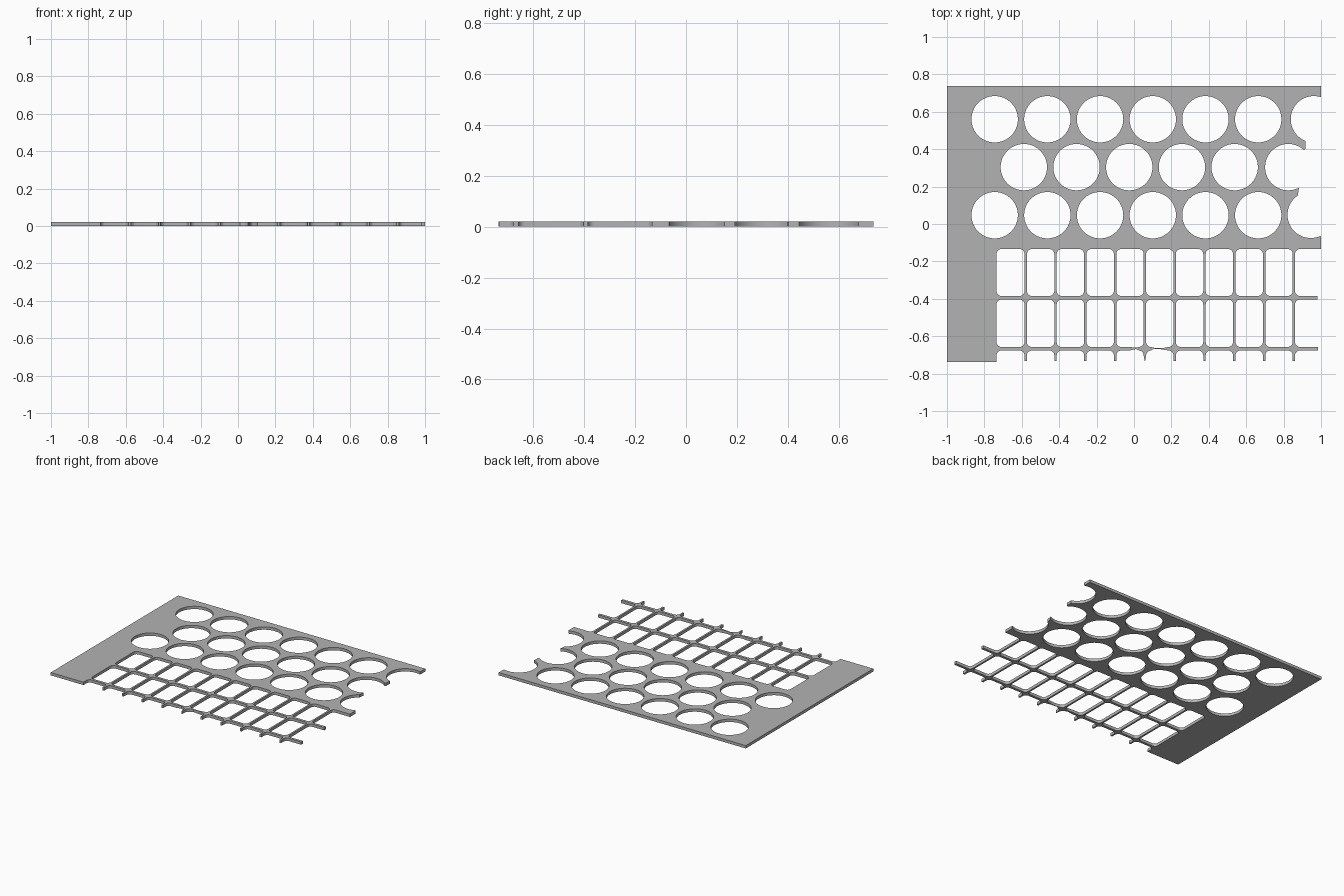
import bpy, bmesh
from math import sin, cos, pi, radians
from mathutils import Vector

if "Cube" in bpy.data.objects:
    bpy.data.objects.remove(bpy.data.objects["Cube"])

T = 0.021            # plate thickness
R = 0.124            # round hole radius
F = 0.026            # grid corner fillet
X0, PX = -0.735, 0.1593
BARS = [-0.579 + PX * i for i in range(10)]
HV, HH = 0.0065, 0.0095          # half widths of vertical / horizontal bars
Y1, Y2, YT = -0.394, -0.667, -0.134
YB = -0.737


def arc(cx, cy, a0, a1, n=40):
    return [(cx + R * cos(radians(a0 + (a1 - a0) * i / n)),
             cy + R * sin(radians(a0 + (a1 - a0) * i / n))) for i in range(n + 1)]


def corner(x, y, ux, uy, vx, vy, r=F, n=6):
    """Right-angle fillet: u points back along the path, v points forward."""
    c = Vector((x + r * (ux + vx), y + r * (uy + vy)))
    u, v = Vector((ux, uy)), Vector((vx, vy))
    return [tuple(c - r * (v * cos(t) + u * sin(t)))
            for t in (pi / 2 * i / n for i in range(n + 1))]


def window(x0, x1, y0, y1, extra=()):
    """Rounded rectangular opening; extra points run along the bottom edge."""
    return (corner(x0, y0, 0, 1, 1, 0) + list(extra) + corner(x1, y0, -1, 0, 0, 1)
            + corner(x1, y1, 0, -1, -1, 0) + corner(x0, y1, 1, 0, 0, -1))


# Outline, along the lower edge: open cells between the broken bar stubs
out = [(-1, YB), (X0, YB)]
edges = [X0] + BARS
for i in range(10):
    xl = edges[i] + (HV if i else 0)
    xr = edges[i + 1] - HV
    top = Y2 - HH
    thin = {4: [(xl + 0.07, top), (xl + 0.105, top + 0.008)],
            5: [(xl + 0.04, top + 0.010), (xl + 0.09, top + 0.006)]}.get(i, [])
    if i:
        out.append((xl - (0.005 if i == 5 else 0), -0.733))
    out += corner(xl, top, 0, -1, 1, 0) + thin + corner(xr, top, -1, 0, 0, -1)
    out.append((xr + (0.005 if i == 4 else 0), -0.733))

# Outline, along the right edge: open bar ends
xe = BARS[-1] + HV
out += [(xe, -0.733)] + corner(xe, Y2 - HH, 0, -1, 1, 0)
out += [(0.985, Y2 - HH), (0.985, Y2 + HH)]
out += corner(xe, Y2 + HH, 1, 0, 0, 1) + corner(xe, Y1 - HH, 0, -1, 1, 0)
out += [(0.98, Y1 - HH), (0.98, Y1 + HH)]
out += corner(xe, Y1 + HH, 1, 0, 0, 1) + corner(xe, YT, 0, -1, 1, 0)

# Outline, broken round holes and the straight top
out += [(1, YT), (1, -0.067)] + arc(0.945, 0.049, -66, -236)
out += [(0.882, 0.193)] + arc(0.825, 0.304, -64, -312) + [(0.917, 0.402), (0.917, 0.444)]
out += arc(0.962, 0.560, -111, -288) + [(1, 0.686), (1, 0.737), (-1, 0.737)]
loops = [out]

# Closed round holes, middle row staggered
for y, x0, n in ((0.560, -0.745, 6), (0.304, -0.589, 5), (0.047, -0.745, 6)):
    for i in range(n):
        loops.append(arc(x0 + 0.2818 * i, y, 0, 360, 64)[:-1])

# Closed rectangular cells
for i in range(10):
    xl, xr = edges[i] + (HV if i else 0), edges[i + 1] - HV
    loops.append(window(xl, xr, Y1 + HH, YT))
    yb = Y2 + HH
    thin = {4: [(xl + 0.07, yb), (xl + 0.11, yb - 0.004)],
            5: [(xl + 0.05, yb - 0.006), (xl + 0.09, yb - 0.006)]}.get(i, [])
    loops.append(window(xl, xr, yb, Y1 - HH, thin))

# Filled flat curve given thickness
cu = bpy.data.curves.new("perforated_plate", 'CURVE')
cu.dimensions = '2D'
cu.fill_mode = 'BOTH'
cu.extrude = T / 2
for pts in loops:
    sp = cu.splines.new('POLY')
    sp.points.add(len(pts) - 1)
    for p, (x, y) in zip(sp.points, pts):
        p.co = (x, y, 0, 1)
    sp.use_cyclic_u = True
plate = bpy.data.objects.new("perforated_plate", cu)
bpy.context.collection.objects.link(plate)
plate.location.z = T / 2
bpy.context.view_layer.objects.active = plate
plate.select_set(True)
bpy.ops.object.convert(target='MESH')
plate = bpy.context.object

# Weld caps to walls
bm = bmesh.new()
bm.from_mesh(plate.data)
bmesh.ops.remove_doubles(bm, verts=bm.verts, dist=1e-5)
bmesh.ops.recalc_face_normals(bm, faces=bm.faces)
bm.to_mesh(plate.data)
bm.free()
bpy.ops.object.shade_smooth_by_angle(angle=radians(30))

# Dark grey metal
metal = bpy.data.materials.new("dark_metal")
metal.diffuse_color = (0.45, 0.45, 0.45, 1)
metal.use_nodes = True
metal.node_tree.nodes["Principled BSDF"].inputs["Base Color"].default_value = metal.diffuse_color
plate.data.materials.clear()
plate.data.materials.append(metal)
